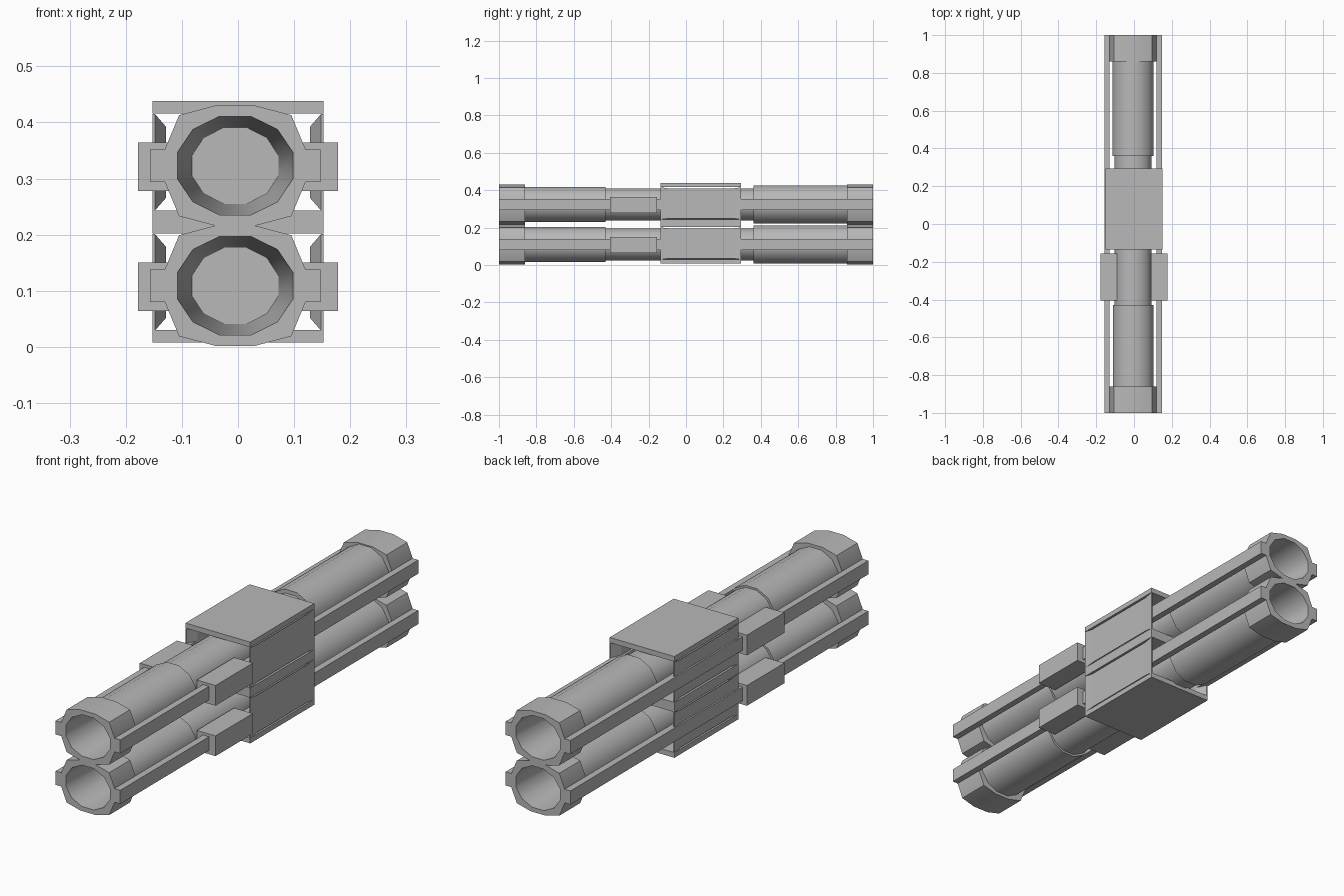
import bpy, bmesh, math

old = bpy.data.objects.get("Cube")
if old:
    bpy.data.objects.remove(old, do_unlink=True)

grey = bpy.data.materials.new("plain_grey")
grey.use_nodes = True
GREY = (0.48, 0.48, 0.48, 1)
grey.diffuse_color = GREY
grey.node_tree.nodes["Principled BSDF"].inputs["Base Color"].default_value = GREY

CX = -0.005                      # tubes sit very slightly off centre
LEVELS = {"upper": 0.323, "lower": 0.109}


def loft(name, sections, smooth=False):
    """Skin a list of equally sized point rings and cap both ends."""
    bm = bmesh.new()
    rings = [[bm.verts.new(p) for p in s] for s in sections]
    n = len(rings[0])
    for a, b in zip(rings, rings[1:]):
        for i in range(n):
            j = (i + 1) % n
            bm.faces.new((a[i], a[j], b[j], b[i]))
    bm.faces.new(rings[0])
    bm.faces.new(rings[-1])
    bmesh.ops.recalc_face_normals(bm, faces=bm.faces)
    me = bpy.data.meshes.new(name)
    bm.to_mesh(me)
    bm.free()
    me.materials.append(grey)
    ob = bpy.data.objects.new(name, me)
    bpy.context.collection.objects.link(ob)
    if smooth:
        bpy.ops.object.select_all(action='DESELECT')
        ob.select_set(True)
        bpy.context.view_layer.objects.active = ob
        bpy.ops.object.shade_smooth_by_angle(angle=math.radians(38))
    return ob


def box(name, x0, x1, y0, y1, z0, z1):
    return loft(name, [[(x0, y, z0), (x1, y, z0), (x1, y, z1), (x0, y, z1)]
                       for y in (y0, y1)])


def oval(y, z, rx, rz):
    """Twelve-sided ring with a flat top; rx and rz are its true half extents."""
    k = 1 / math.cos(math.radians(15))
    return [(CX + k * rx * math.cos(a), y, z + k * rz * math.sin(a))
            for a in (math.radians(15 + 30 * i) for i in range(12))]


def collar(y, z):
    """Faceted collar outline, one quarter mirrored four ways."""
    q = [(0.125, 0.03), (0.1, 0.09), (0.036, 0.107)]
    top = q + [(-x, h) for x, h in reversed(q)]
    ring = top + [(-x, -h) for x, h in top]
    return [(CX + x, y, z + h) for x, h in ring]


for level, z in LEVELS.items():
    # Tube: tapered bore, collar, barrel, thin core, barrel, collar, bore
    loft(level + "_tube", [
        oval(-0.5, z, 0.077, 0.068), oval(-1, z, 0.103, 0.088),
        collar(-1, z), collar(-0.86, z),
        oval(-0.86, z, 0.107, 0.094), oval(-0.43, z, 0.107, 0.094),
        oval(-0.43, z, 0.097, 0.086), oval(0.36, z, 0.097, 0.086),
        oval(0.36, z, 0.109, 0.102), oval(0.86, z, 0.109, 0.102),
        collar(0.86, z), collar(1, z),
        oval(1, z, 0.103, 0.088), oval(0.5, z, 0.077, 0.068)], smooth=True)

    for side, s in (("left", 1), ("right", -1)):
        # Long side rail and the lug that clamps it
        xs = sorted((CX + s * 0.124, CX + s * 0.152))
        box(f"{level}_{side}_rail", *xs, -1, 1, z - 0.029, z + 0.029)
        xs = sorted((s * 0.09, s * 0.178))
        box(f"{level}_{side}_lug", *xs, -0.405, -0.155, z - 0.045, z + 0.041)

        # Bracket side panel with flared ends
        zc = z + 0.006
        rows = [(-0.135, 0.148, 0.152, 0.086, 0.086), (-0.09, 0.128, 0.15, 0.063, 0.08),
                (0.25, 0.128, 0.15, 0.063, 0.08), (0.295, 0.148, 0.152, 0.086, 0.086)]
        loft(f"{level}_{side}_bracket_panel", [
            [(s * xi, y, zc - hi), (s * xo, y, zc - ho),
             (s * xo, y, zc + ho), (s * xi, y, zc + hi)]
            for y, xi, xo, hi, ho in rows])

# Bracket plates above, between and below the tubes
for name, z0, z1 in (("top", 0.416, 0.438), ("middle", 0.202, 0.243), ("bottom", 0.008, 0.03)):
    box(name + "_bracket_plate", -0.152, 0.152, -0.135, 0.295, z0, z1)
